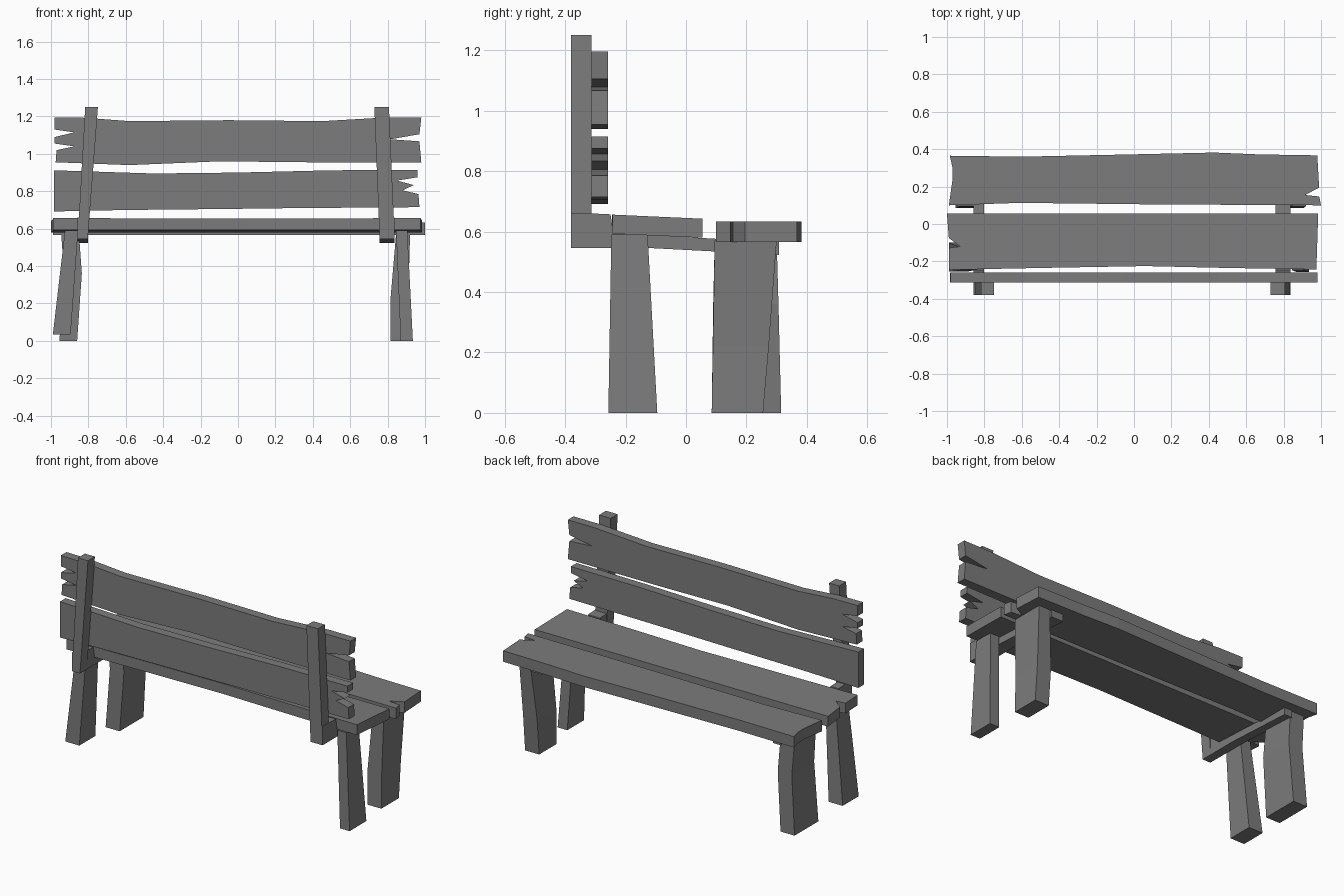
import bpy
import bmesh
from mathutils import Matrix, Vector

if "Cube" in bpy.data.objects:
    bpy.data.objects.remove(bpy.data.objects["Cube"], do_unlink=True)

GREY = (0.2, 0.2, 0.2, 1.0)
wood = bpy.data.materials.new("weathered_grey_wood")
wood.use_nodes = True
wood.diffuse_color = GREY
wood.node_tree.nodes["Principled BSDF"].inputs["Base Color"].default_value = GREY


def finish(name, bm):
    bmesh.ops.recalc_face_normals(bm, faces=bm.faces)
    mesh = bpy.data.meshes.new(name)
    bm.to_mesh(mesh)
    bm.free()
    mesh.materials.append(wood)
    obj = bpy.data.objects.new(name, mesh)
    bpy.context.collection.objects.link(obj)
    return obj


def slab(name, outline, to_3d, depth):
    """Extrude a flat outline, placed by to_3d, along the depth vector."""
    bm = bmesh.new()
    face = bm.faces.new([bm.verts.new(to_3d(a, b)) for a, b in outline])
    ext = bmesh.ops.extrude_face_region(bm, geom=[face])
    verts = [g for g in ext["geom"] if isinstance(g, bmesh.types.BMVert)]
    bmesh.ops.translate(bm, verts=verts, vec=Vector(depth))
    return finish(name, bm)


def loft(name, sections):
    """Skin rectangular sections (x0, x1, y0, y1, z) into a beam."""
    bm = bmesh.new()
    rings = [[bm.verts.new(p) for p in ((x0, y0, z), (x1, y0, z), (x1, y1, z), (x0, y1, z))]
             for x0, x1, y0, y1, z in sections]
    for low, high in zip(rings, rings[1:]):
        for i in range(4):
            j = (i + 1) % 4
            bm.faces.new((low[i], low[j], high[j], high[i]))
    bm.faces.new(rings[0])
    bm.faces.new(rings[-1])
    return finish(name, bm)


# Backrest boards with split ends
upper = [(-.98, 1.195), (-.82, 1.193), (-.58, 1.175), (-.05, 1.18), (.45, 1.175), (.8, 1.195),
         (.98, 1.195), (.97, 1.105), (.815, 1.078), (.97, 1.067), (.98, .955),
         (.38, .955), (-.1, .96), (-.58, .94), (-.975, .955),
         (-.97, 1.02), (-.875, 1.04), (-.98, 1.055), (-.98, 1.09), (-.875, 1.115), (-.98, 1.13)]
lower = [(-.985, .912), (-.45, .895), (0, .9), (.5, .912), (.96, .915),
         (.96, .875), (.85, .857), (.94, .833), (.88, .805), (.965, .785), (.97, .715),
         (.3, .71), (-.1, .705), (-.6, .7), (-.985, .692)]
for name, outline in (("upper_back_board", upper), ("lower_back_board", lower)):
    slab(name, outline, lambda x, z: (x, -.313, z), (0, .055, 0))

# Seat boards: the rear one slopes gently forward
rear = [(-1, .055), (.985, .055), (.975, -.243), (.5, -.235), (.06, -.225), (-.5, -.235),
        (-.99, -.245), (-.99, -.128), (-.93, -.12), (-.99, -.075)]
front = [(-.985, .365), (-.6, .36), (-.02, .372), (.43, .382), (.67, .372), (.98, .367),
         (.99, .195), (.915, .155), (.99, .147), (1, .1),
         (.08, .105), (-.61, .113), (-.99, .1), (-.97, .24), (-.97, .3)]
slab("rear_seat_board", rear, lambda x, y: (x, y, .582 - .045 * y), (0, 0, .063))
slab("front_seat_board", front, lambda x, y: (x, y, .566), (0, 0, .067))

# Stepped seat supports and leaning back posts
bracket = [(-.38, .546), (-.13, .546), (.307, .523), (.307, .567), (.1, .576),
           (-.24, .596), (-.25, .657), (-.313, .66), (-.38, .66)]
for side, x0, x1, lean in (("right", -.857, -.803, .04), ("left", .757, .838, -.028)):
    slab(side + "_seat_support", bracket, lambda y, z: (x0, y, z), (x1 - x0, 0, 0))
    top_wide = .068 if side == "right" else .078
    loft(side + "_back_post", [(x0, x1, -.38, -.313, .546),
                               (x0 + lean, x0 + lean + top_wide, -.38, -.313, 1.25)])

# Legs: straight splayed rear pair, bent front pair
loft("right_rear_leg", [(-.99, -.895, -.255, -.1, .033), (-.925, -.855, -.247, -.127, .59)])
loft("left_rear_leg", [(.87, .935, -.257, -.095, 0), (.845, .905, -.247, -.127, .59)])
loft("right_front_leg", [(-.955, -.86, .085, .315, 0), (-.93, -.835, .09, .306, .36),
                         (-.945, -.85, .095, .3, .57)])
loft("left_front_leg", [(.815, .91, .085, .255, 0), (.815, .91, .089, .274, .22),
                        (.845, .92, .095, .3, .57)])
